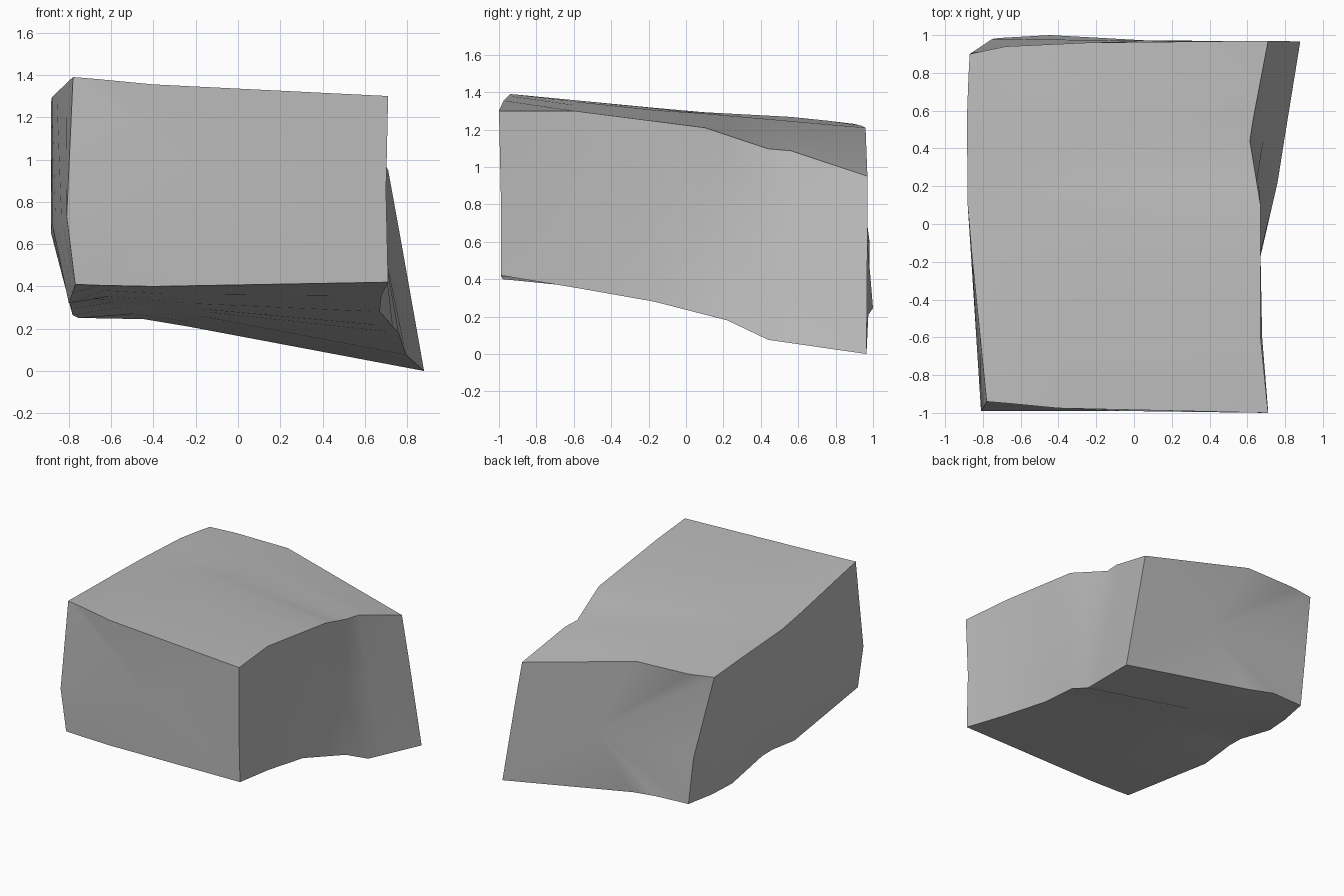
import bpy
import bmesh
import math
from mathutils import Vector

default_cube = bpy.data.objects.get("Cube")
if default_cube:
    bpy.data.objects.remove(default_cube, do_unlink=True)

# Lengthwise rails of the boulder, front to back, in order around its section
bottom_left = [(-.77, -.98, .41), (-.8, -.17, .32), (-.8, .17, .36),
               (-.78, .62, .25), (-.71, .985, .25)]
middle_left = [(-.81, -.99, .73), (-.88, .1, .7), (-.885, .6, .65), (-.75, .98, .61)]
top_left = [(-.78, -.94, 1.39), (-.88, .05, 1.295), (-.885, .61, 1.265), (-.87, .9, 1.23)]
top_inner = [(-.66, -.95, 1.38), (-.68, .05, 1.295), (-.68, .94, 1.22)]
top_middle = [(-.4, -.975, 1.355), (-.2, .05, 1.29), (-.25, .96, 1.21)]
top_right = [(.71, -1, 1.3), (.67, -.6, 1.3), (.67, .1, 1.21),
             (.61, .46, 1.09), (.63, .55, 1.09), (.71, .97, .95)]
middle_right = [(.7, -.99, .85), (.67, -.6, .83), (.66, .22, .73),
                (.69, .5, .62), (.77, .97, .62)]
bottom_right = [(.71, -.99, .42), (.68, -.68, .37), (.67, -.17, .28),
                (.76, .22, .18), (.79, .41, .08), (.88, .965, 0)]
bottom_middle = [(-.4, -.98, .4), (-.15, .17, .285), (-.235, .975, .21)]
bottom_inner = [(-.65, -.98, .405), (-.6, .17, .33), (-.445, 1, .245)]

rails = [bottom_left, middle_left, top_left, top_inner, top_middle,
         top_right, middle_right, bottom_right, bottom_middle, bottom_inner]
stations = [-.6, -.17, .1, .22, .44, .56, .76]


def point_on_rail(rail, y):
    """Find the point where a rail crosses a given depth."""
    for start, end in zip(rail, rail[1:]):
        if y <= end[1]:
            amount = (y - start[1]) / (end[1] - start[1])
            return Vector(start).lerp(Vector(end), amount)
    return Vector(rail[-1])


def close_end(bm, ring, centre):
    """Cover one open end with a fan of triangles."""
    hub = bm.verts.new(centre)
    for a, b in zip(ring, ring[1:] + ring[:1]):
        bm.faces.new((a, b, hub))


# Rings across the rails: both rough ends plus the stations between them
sections = [[Vector(rail[0]) for rail in rails]]
sections += [[point_on_rail(rail, y) for rail in rails] for y in stations]
sections.append([Vector(rail[-1]) for rail in rails])

# Skin the rings and close the front and back
bm = bmesh.new()
rings = [[bm.verts.new(point) for point in section] for section in sections]
for near, far in zip(rings, rings[1:]):
    for i in range(len(rails)):
        j = (i + 1) % len(rails)
        bm.faces.new((near[i], near[j], far[j], far[i]))
close_end(bm, rings[0], (-.05, -.99, .87))
close_end(bm, rings[-1], (.1, .97, .6))
bmesh.ops.recalc_face_normals(bm, faces=bm.faces)

mesh = bpy.data.meshes.new("boulder")
bm.to_mesh(mesh)
bm.free()
boulder = bpy.data.objects.new("boulder", mesh)
bpy.context.collection.objects.link(boulder)

# Plain grey stone
stone = bpy.data.materials.new("grey_stone")
stone.use_nodes = True
grey = (.5, .5, .5, 1)
stone.diffuse_color = grey
stone.node_tree.nodes["Principled BSDF"].inputs["Base Color"].default_value = grey
mesh.materials.append(stone)

# Soft faces with crisp broken edges
bpy.ops.object.select_all(action="DESELECT")
boulder.select_set(True)
bpy.context.view_layer.objects.active = boulder
bpy.ops.object.shade_smooth_by_angle(angle=math.radians(35))
